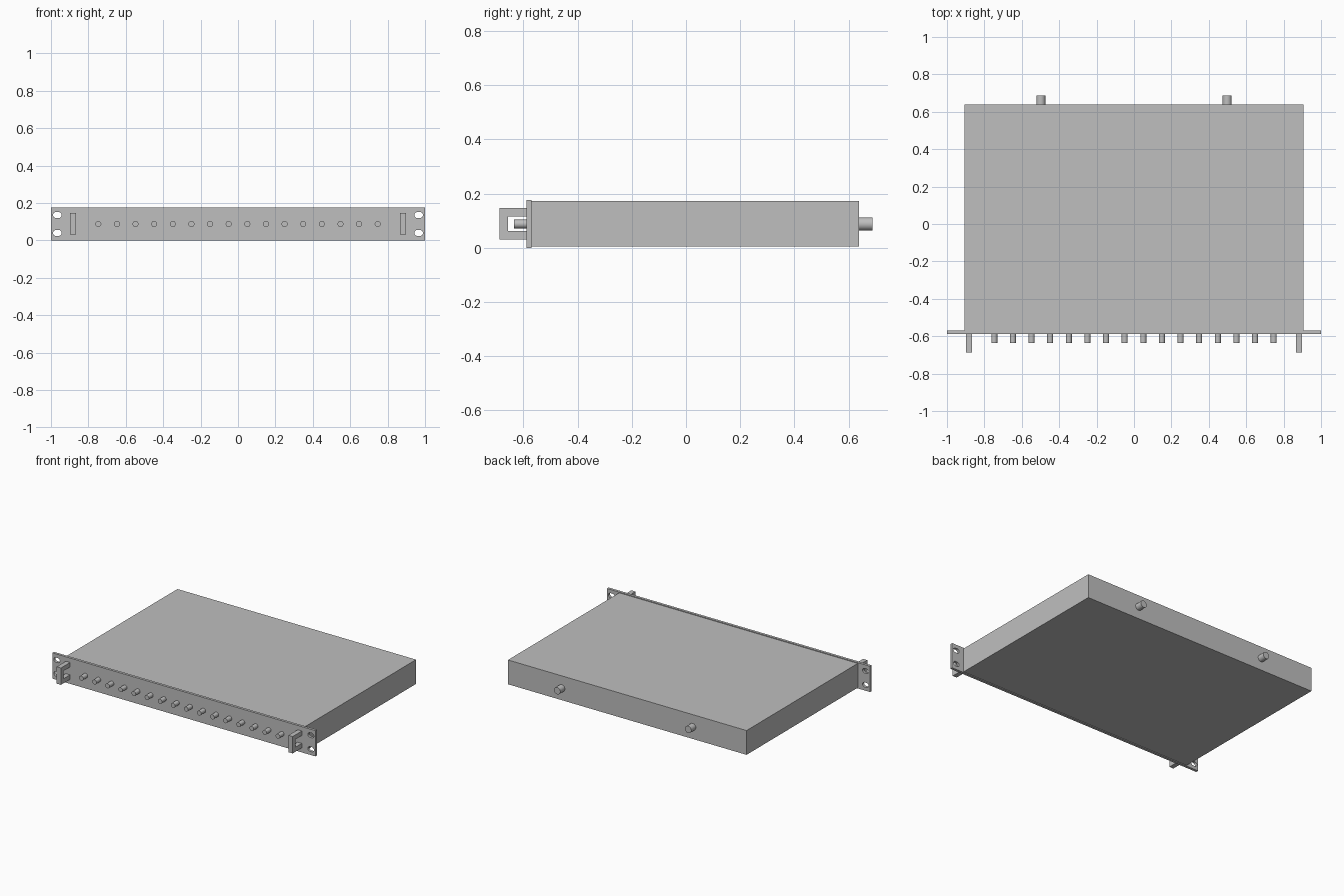
import bpy
import bmesh
from math import pi, cos, sin, radians

if "Cube" in bpy.data.objects:
    bpy.data.objects.remove(bpy.data.objects["Cube"], do_unlink=True)

# Single painted-metal colour
GREY = (0.52, 0.52, 0.52, 1)
metal = bpy.data.materials.new("grey metal")
metal.use_nodes = True
metal.diffuse_color = GREY
metal.node_tree.nodes["Principled BSDF"].inputs["Base Color"].default_value = GREY

MID = 0.088          # mid height of the unit
PANEL_FRONT = -0.588
PANEL_BACK = -0.57
BODY_BACK = 0.638


def finish(obj, name):
    obj.name = name
    obj.data.name = name
    obj.data.materials.clear()
    obj.data.materials.append(metal)
    return obj


def box(name, low, high):
    centre = [(a + b) / 2 for a, b in zip(low, high)]
    bpy.ops.mesh.primitive_cube_add(size=1, location=centre)
    obj = bpy.context.object
    obj.scale = [b - a for a, b in zip(low, high)]
    bpy.ops.object.transform_apply(location=False, rotation=False, scale=True)
    return finish(obj, name)


def rod(name, x, y0, y1, radius):
    bpy.ops.mesh.primitive_cylinder_add(
        vertices=32, radius=radius, depth=y1 - y0,
        location=(x, (y0 + y1) / 2, MID), rotation=(pi / 2, 0, 0))
    bpy.ops.object.shade_smooth_by_angle(angle=radians(30))
    return finish(bpy.context.object, name)


def plate(name, outlines, thickness, location, rotation):
    """Extrude closed outlines; inner outlines become holes."""
    curve = bpy.data.curves.new(name, "CURVE")
    curve.dimensions = "2D"
    curve.fill_mode = "BOTH"
    curve.extrude = thickness / 2
    for outline in outlines:
        spline = curve.splines.new("POLY")
        spline.points.add(len(outline) - 1)
        for point, (u, v) in zip(spline.points, outline):
            point.co = (u, v, 0, 1)
        spline.use_cyclic_u = True
    obj = bpy.data.objects.new(name, curve)
    bpy.context.collection.objects.link(obj)
    obj.location, obj.rotation_euler = location, rotation
    bpy.ops.object.select_all(action="DESELECT")
    obj.select_set(True)
    bpy.context.view_layer.objects.active = obj
    bpy.ops.object.convert(target="MESH")
    obj = bpy.context.object
    bm = bmesh.new()
    bm.from_mesh(obj.data)
    bmesh.ops.remove_doubles(bm, verts=bm.verts, dist=0.0001)
    bmesh.ops.recalc_face_normals(bm, faces=bm.faces)
    bm.to_mesh(obj.data)
    bm.free()
    bpy.ops.object.shade_smooth_by_angle(angle=radians(30))
    return finish(obj, name)


def slot(x, z, half_width=0.023, radius=0.016, steps=12):
    points = []
    for side, start in ((1, -pi / 2), (-1, pi / 2)):
        for i in range(steps + 1):
            a = start + pi * i / steps
            points.append((x + side * (half_width - radius) + radius * cos(a),
                           z + radius * sin(a)))
    return points


# Case
box("case", (-0.907, PANEL_BACK, 0.005), (0.907, BODY_BACK, 0.172))

# Front panel with four mounting slots in its ears
rim = [(-1, 0), (1, 0), (1, 0.177), (-1, 0.177)]
slots = [slot(x, MID + dz) for x in (-0.966, 0.966) for dz in (-0.048, 0.048)]
plate("front_panel", [rim] + slots, PANEL_BACK - PANEL_FRONT,
      (0, (PANEL_FRONT + PANEL_BACK) / 2, 0), (pi / 2, 0, 0))

# Square U-shaped pull handles
grip = [(PANEL_FRONT, 0.031), (-0.688, 0.031), (-0.688, 0.147), (PANEL_FRONT, 0.147),
        (PANEL_FRONT, 0.116), (-0.657, 0.116), (-0.657, 0.062), (PANEL_FRONT, 0.062)]
for side, x in (("right", -0.881), ("left", 0.881)):
    plate("handle_" + side, [grip], 0.032, (x, 0, 0), (pi / 2, 0, pi / 2))

# Row of front connectors
COUNT = 16
for i in range(COUNT):
    rod(f"front_connector_{i + 1}", -0.747 + 1.494 * i / (COUNT - 1),
        -0.635, PANEL_FRONT, 0.016)

# Rear connectors
for side, x in (("right", -0.498), ("left", 0.498)):
    rod("rear_connector_" + side, x, BODY_BACK, 0.688, 0.024)
